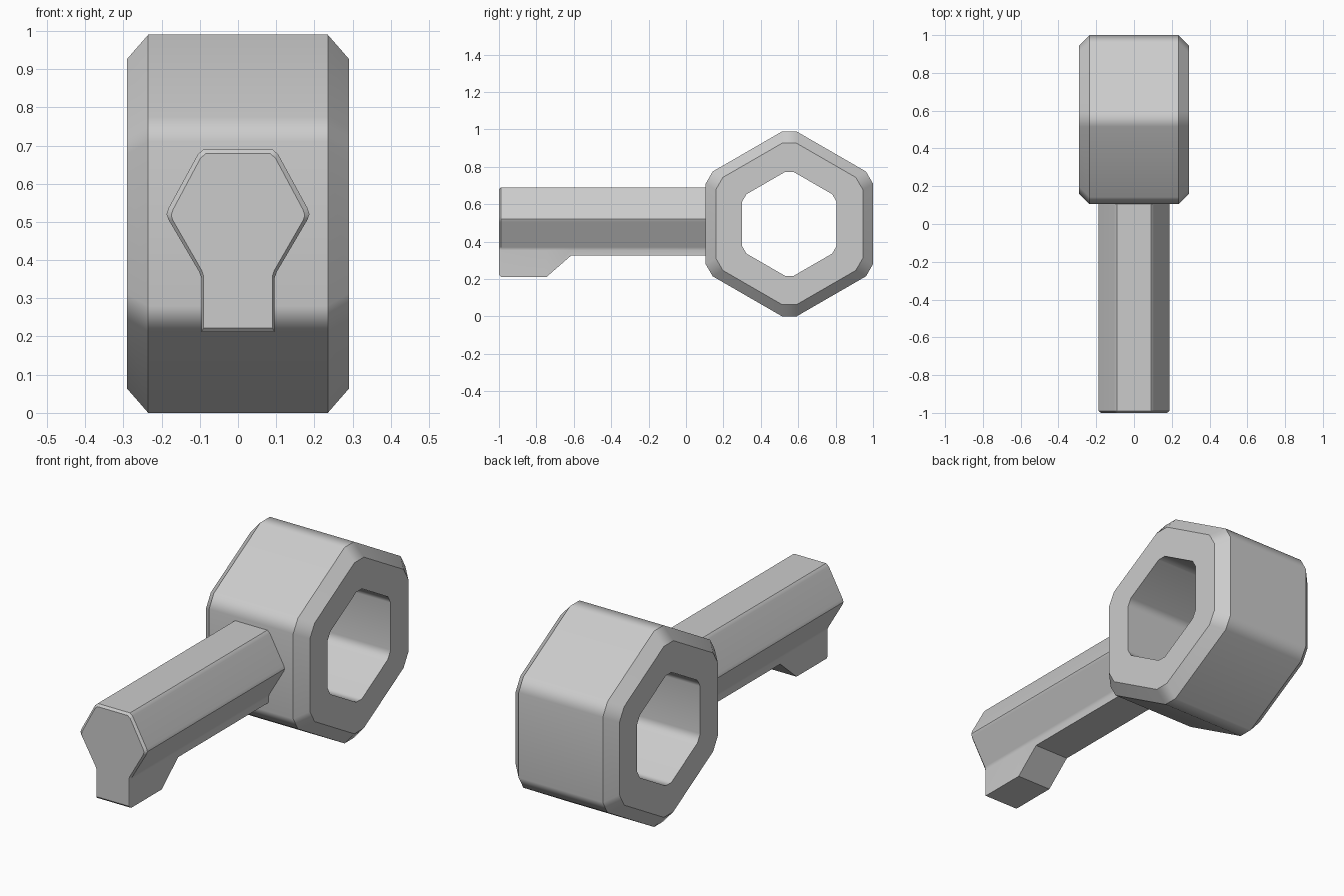
import bpy
import math

if "Cube" in bpy.data.objects:
    bpy.data.objects.remove(bpy.data.objects["Cube"])


def loft(name, rings, closed=False):
    """Skin equal-length rings; closed joins last ring to first, otherwise cap the ends."""
    n = len(rings[0])
    verts = [p for ring in rings for p in ring]
    faces = []
    count = len(rings)
    for r in range(count if closed else count - 1):
        a, b = r * n, ((r + 1) % count) * n
        for i in range(n):
            j = (i + 1) % n
            faces.append((a + i, a + j, b + j, b + i))
    if not closed:
        faces.append(tuple(reversed(range(n))))
        faces.append(tuple(range((count - 1) * n, count * n)))
    mesh = bpy.data.meshes.new(name)
    mesh.from_pydata(verts, [], faces)
    obj = bpy.data.objects.new(name, mesh)
    bpy.context.collection.objects.link(obj)
    bpy.ops.object.select_all(action='DESELECT')
    obj.select_set(True)
    bpy.context.view_layer.objects.active = obj
    # consistent outward normals, soft small chamfers, flat large faces
    bpy.ops.object.mode_set(mode='EDIT')
    bpy.ops.mesh.select_all(action='SELECT')
    bpy.ops.mesh.normals_make_consistent(inside=False)
    bpy.ops.object.mode_set(mode='OBJECT')
    bpy.ops.object.shade_smooth_by_angle(angle=math.radians(36))
    mod = obj.modifiers.new("weighted_normals", 'WEIGHTED_NORMAL')
    mod.keep_sharp = True
    return obj


CY, CZ = 0.5525, 0.495


def hex_ring(x, apothem, tip):
    """Upright hexagon with clipped corners; tip is the centre-to-clipped-corner distance."""
    half = (apothem / math.cos(math.pi / 6) - tip) * math.sqrt(3)
    ring = []
    for k in range(6):
        a = math.pi / 2 + k * math.pi / 3
        for s in (-half, half):
            ring.append((x,
                         CY + tip * math.cos(a) - s * math.sin(a),
                         CZ + tip * math.sin(a) + s * math.cos(a)))
    return ring


# hexagonal head: outside with chamfered rims, then straight hole
OUTER, RIM, HOLE = (0.4475, 0.495), (0.393, 0.432), (0.252, 0.278)
loft("ring_head", [
    hex_ring(-0.29, *HOLE), hex_ring(-0.29, *RIM), hex_ring(-0.235, *OUTER),
    hex_ring(0.235, *OUTER), hex_ring(0.29, *RIM), hex_ring(0.29, *HOLE),
], closed=True)


def shaft_ring(y, bottom, inset=False):
    """Hexagonal shaft section with a web below reaching down to bottom."""
    half = [(0.096, bottom), (0.096, min(0.354, 0.36)), (0.102, 0.37),
            (0.182, 0.506), (0.187, 0.52), (0.182, 0.536),
            (0.105, 0.677), (0.09, 0.69)]
    if inset:
        half = [(x * 0.935, 0.45 + (z - 0.45) * 0.955) for x, z in half]
    outline = half + [(-x, z) for x, z in reversed(half)]
    return [(x, y, z) for x, z in outline]


# shaft with the deeper tooth at its front end
loft("shaft_with_tooth", [
    shaft_ring(-1.0, 0.212, True), shaft_ring(-0.99, 0.212),
    shaft_ring(-0.745, 0.212), shaft_ring(-0.615, 0.325),
    shaft_ring(0.112, 0.325),
])
